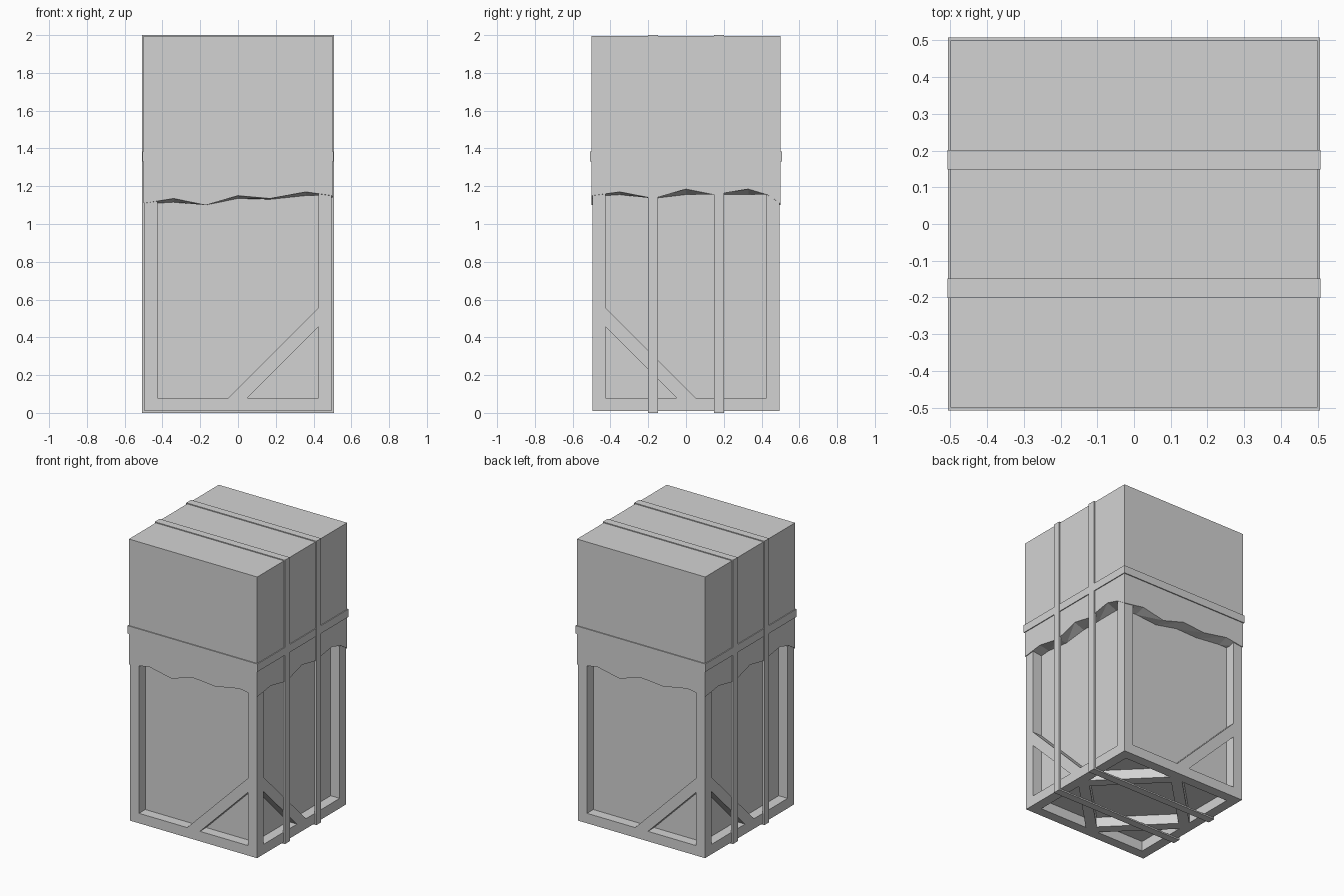
import bpy, bmesh, math
from mathutils import Matrix, Vector

cube = bpy.data.objects.get("Cube")
if cube:
    bpy.data.objects.remove(cube, do_unlink=True)

grey = bpy.data.materials.new("light_grey")
grey.use_nodes = True
grey.diffuse_color = (0.65, 0.65, 0.65, 1)
grey.node_tree.nodes["Principled BSDF"].inputs["Base Color"].default_value = (0.65, 0.65, 0.65, 1)

OUT, INN = 0.495, 0.425      # frame outer and inner half width
LOW, FLOOR = 0.01, 0.08      # frame underside and floor height
TOP = 1.994                  # top of the cover


def finish(name, bm):
    bmesh.ops.recalc_face_normals(bm, faces=bm.faces)
    mesh = bpy.data.meshes.new(name)
    bm.to_mesh(mesh)
    bm.free()
    mesh.materials.append(grey)
    obj = bpy.data.objects.new(name, mesh)
    bpy.context.collection.objects.link(obj)
    return obj


def add_box(bm, lo, hi):
    lo, hi = Vector(lo), Vector(hi)
    size = hi - lo
    m = Matrix.Translation((lo + hi) / 2) @ Matrix.Diagonal((*size, 1))
    bmesh.ops.create_cube(bm, size=1, matrix=m)


def add_prism(bm, points, shift, turn):
    """Closed outline swept along shift, then turned about z."""
    spin = Matrix.Rotation(turn, 3, 'Z')
    near = [bm.verts.new(spin @ Vector(p)) for p in points]
    far = [bm.verts.new(spin @ (Vector(p) + Vector(shift))) for p in points]
    bm.faces.new(near)
    bm.faces.new(far)
    n = len(points)
    for i in range(n):
        j = (i + 1) % n
        bm.faces.new((near[i], near[j], far[j], far[i]))


# Closed inner crate
bm = bmesh.new()
add_box(bm, (-INN, -INN, FLOOR), (INN, INN, 1.9))
finish("inner_crate", bm)

# Corner posts
bm = bmesh.new()
for sx in (-1, 1):
    for sy in (-1, 1):
        xs = sorted((sx * INN, sx * OUT))
        ys = sorted((sy * INN, sy * OUT))
        add_box(bm, (xs[0], ys[0], LOW), (xs[1], ys[1], 1.5))
finish("corner_posts", bm)

# Bottom rails
bm = bmesh.new()
for s in (-1, 1):
    a, b = sorted((s * INN, s * OUT))
    add_box(bm, (-INN, a, LOW), (INN, b, FLOOR))
    add_box(bm, (a, -INN, LOW), (b, INN, FLOOR))
finish("bottom_rails", bm)

# One diagonal brace on each side, mirrored on neighbouring sides
bm = bmesh.new()
brace = [(-0.05, FLOOR), (0.05, FLOOR), (INN, 0.455), (INN, 0.555)]
for k in range(4):
    flip = -1 if k % 2 else 1
    add_prism(bm, [(flip * u, -OUT, z) for u, z in brace],
              (0, OUT - INN, 0), k * math.pi / 2)
finish("side_braces", bm)

# Diamond of braces under the floor
bm = bmesh.new()
corner = [(-0.05, -INN), (0.05, -INN), (INN, -0.05), (INN, 0.05)]
for k in range(4):
    add_prism(bm, [(x, y, LOW) for x, y in corner],
              (0, 0, FLOOR - LOW), k * math.pi / 2)
finish("floor_braces", bm)

# Cover with a wavy hem: position along side, outer height, inner height
front_hem = [(-0.5, 1.11, 1.11), (-0.34, 1.135, 1.115), (-0.17, 1.1, 1.1),
             (0, 1.15, 1.135), (0.17, 1.135, 1.13), (0.36, 1.17, 1.15)]
side_hem = [(-0.5, 1.15, 1.15), (-0.35, 1.17, 1.155), (-0.17, 1.135, 1.135),
            (0, 1.185, 1.155), (0.15, 1.155, 1.155), (0.33, 1.185, 1.155),
            (0.43, 1.155, 1.155)]
half = [(u, -0.5, a, b) for u, a, b in front_hem] + [(0.5, u, a, b) for u, a, b in side_hem]
loop = half + [(-x, -y, a, b) for x, y, a, b in half]


def clamp(v):
    return max(-INN + 0.002, min(INN - 0.002, v))


bm = bmesh.new()
upper = [bm.verts.new((x, y, TOP)) for x, y, a, b in loop]
hem = [bm.verts.new((x, y, a)) for x, y, a, b in loop]
inner = [bm.verts.new((clamp(x), clamp(y), b)) for x, y, a, b in loop]
bm.faces.new(upper)
for i in range(len(loop)):
    j = (i + 1) % len(loop)
    bm.faces.new((hem[i], hem[j], upper[j], upper[i]))
    bm.faces.new((inner[i], inner[j], hem[j]))
    bm.faces.new((inner[i], hem[j], hem[i]))
finish("cover", bm)

# Band around the cover
bm = bmesh.new()
add_box(bm, (-0.506, -0.507, 1.33), (0.506, 0.507, 1.385))
finish("cover_band", bm)

# Two straps looped over the top and under the floor
R, T = 0.507, 0.015
for name, y in (("front_strap", -0.175), ("back_strap", 0.175)):
    bm = bmesh.new()
    y0, y1 = y - 0.027, y + 0.027
    add_box(bm, (-R, y0, 0), (R, y1, LOW))
    add_box(bm, (-R, y0, 2 - T), (R, y1, 2))
    for s in (-1, 1):
        a, b = sorted((s * R, s * (R - T)))
        add_box(bm, (a, y0, LOW), (b, y1, 2 - T))
    finish(name, bm)
